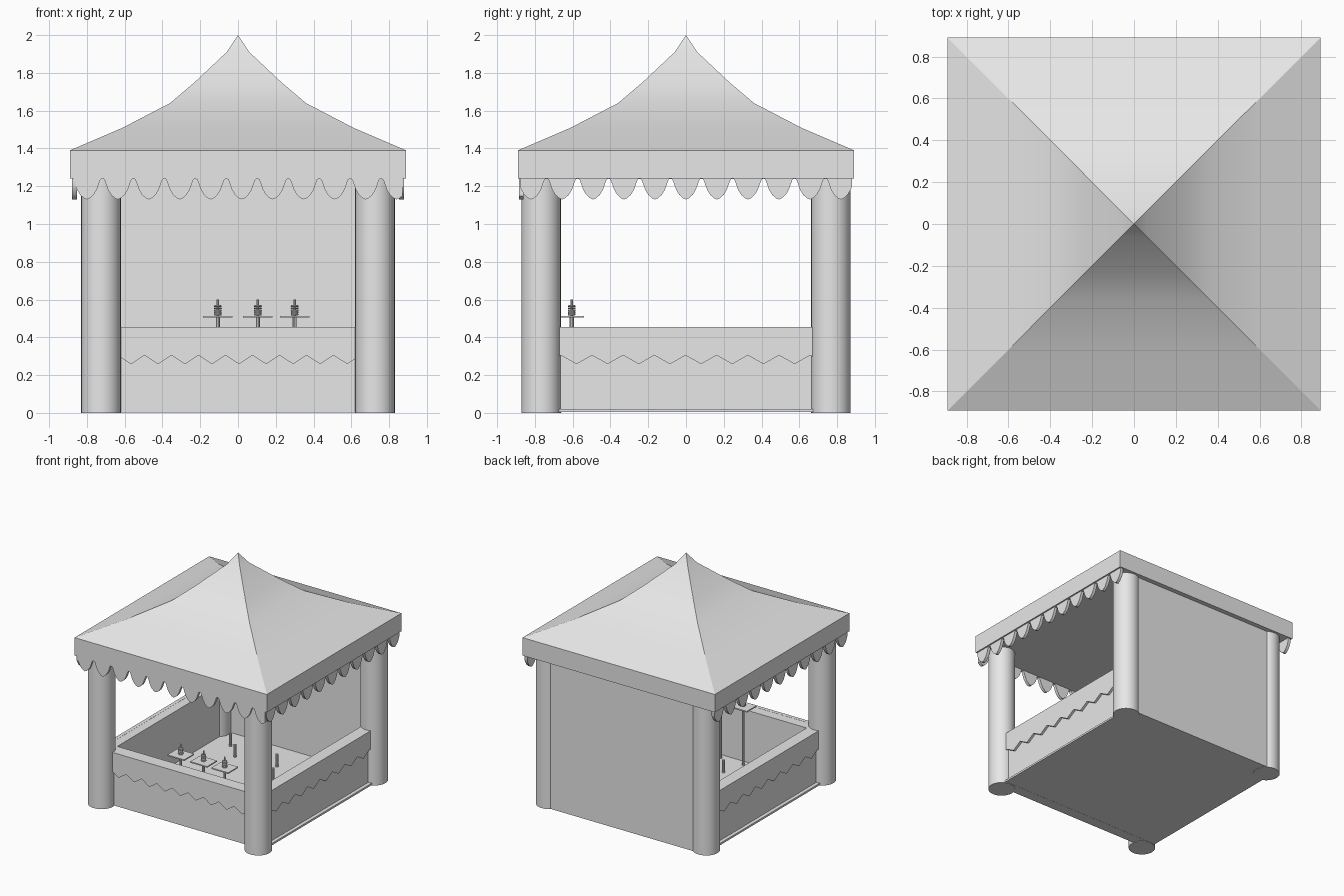
import bpy, bmesh, math
from mathutils import Matrix

if "Cube" in bpy.data.objects:
    bpy.data.objects.remove(bpy.data.objects["Cube"])

grey = bpy.data.materials.new("plain_grey")
grey.use_nodes = True
grey.diffuse_color = (0.8, 0.8, 0.8, 1)
grey.node_tree.nodes["Principled BSDF"].inputs["Base Color"].default_value = (0.8, 0.8, 0.8, 1)
parts = []


def finish(name, bm):
    bmesh.ops.recalc_face_normals(bm, faces=bm.faces)
    mesh = bpy.data.meshes.new(name)
    bm.to_mesh(mesh)
    bm.free()
    mesh.materials.append(grey)
    obj = bpy.data.objects.new(name, mesh)
    bpy.context.collection.objects.link(obj)
    parts.append(obj)
    return obj


def box(name, x0, x1, y0, y1, z0, z1):
    bm = bmesh.new()
    mat = Matrix.Translation(((x0 + x1) / 2, (y0 + y1) / 2, (z0 + z1) / 2))
    mat = mat @ Matrix.Diagonal((x1 - x0, y1 - y0, z1 - z0, 1))
    bmesh.ops.create_cube(bm, size=1, matrix=mat)
    return finish(name, bm)


def cylinder(name, x, y, r, z0, z1, sides):
    bm = bmesh.new()
    bmesh.ops.create_cone(bm, cap_ends=True, segments=sides, radius1=r, radius2=r,
                          depth=z1 - z0, matrix=Matrix.Translation((x, y, (z0 + z1) / 2)))
    return finish(name, bm)


def trim(name, half, top, shape, pitch, shift, distance, thick, turn):
    """Hanging strip with a repeating lower edge; shape holds (offset, z) from tip to valley."""
    def edge(x):
        u = abs((x - shift) / pitch - round((x - shift) / pitch))
        for (a, za), (b, zb) in zip(shape, shape[1:]):
            if u <= b:
                return za + (zb - za) * (u - a) / (b - a)
        return shape[-1][1]

    xs = {-half, half}
    for k in range(-8, 9):
        for u, z in shape:
            for s in (-1, 1):
                x = round(shift + (k + s * u) * pitch, 5)
                if abs(x) < half:
                    xs.add(x)
    bm = bmesh.new()
    cols = [(bm.verts.new((x, -distance, top)), bm.verts.new((x, -distance, edge(x))))
            for x in sorted(xs)]
    faces = [bm.faces.new((a[0], a[1], b[1], b[0])) for a, b in zip(cols, cols[1:])]
    grown = bmesh.ops.extrude_face_region(bm, geom=faces)["geom"]
    moved = [v for v in grown if isinstance(v, bmesh.types.BMVert)]
    bmesh.ops.translate(bm, verts=moved, vec=(0, thick, 0))
    bm.transform(Matrix.Rotation(math.radians(turn), 4, 'Z'))
    return finish(name, bm)


def lathe_rings(name, x, y, z, count, step, major, minor):
    """Stack of small rings."""
    bm = bmesh.new()
    for i in range(count):
        grid = []
        for a in range(12):
            t = math.tau * a / 12
            row = []
            for b in range(6):
                p = math.tau * b / 6
                r = major + minor * math.cos(p)
                row.append(bm.verts.new((x + r * math.cos(t), y + r * math.sin(t),
                                         z + i * step + minor * math.sin(p))))
            grid.append(row)
        for a in range(12):
            for b in range(6):
                n, m = (a + 1) % 12, (b + 1) % 6
                bm.faces.new((grid[a][b], grid[n][b], grid[n][m], grid[a][m]))
    return finish(name, bm)


# Swept square roof
bm = bmesh.new()
rings = []
for r, z in [(0.89, 1.39), (0.61, 1.51), (0.36, 1.64), (0.23, 1.75), (0.06, 1.91)]:
    rings.append([bm.verts.new((sx * r, sy * r, z))
                  for sx, sy in ((-1, -1), (1, -1), (1, 1), (-1, 1))])
for low, high in zip(rings, rings[1:]):
    for i in range(4):
        j = (i + 1) % 4
        bm.faces.new((low[i], low[j], high[j], high[i]))
tip = bm.verts.new((0, 0, 2))
for i in range(4):
    bm.faces.new((rings[-1][i], rings[-1][(i + 1) % 4], tip))
bm.faces.new(rings[0][::-1])
finish("roof", bm)

# Eave and scalloped valances on the three open sides
box("eave", -0.89, 0.89, -0.89, 0.89, 1.24, 1.39)
scallop = [(0, 1.13), (0.1, 1.137), (0.22, 1.155), (0.32, 1.182),
           (0.39, 1.215), (0.44, 1.236), (0.5, 1.24)]
trim("front_valance", 0.87, 1.25, scallop, 0.164, 0.02, 0.885, 0.025, 0)
trim("left_valance", 0.88, 1.25, scallop, 0.164, 0, 0.878, 0.025, 90)
trim("right_valance", 0.88, 1.25, scallop, 0.164, 0, 0.878, 0.025, -90)

# Round corner columns
for fb, y in (("front", -0.767), ("back", 0.767)):
    for lr, x in (("left", 0.725), ("right", -0.725)):
        cylinder(f"{fb}_{lr}_column", x, y, 0.105, 0, 1.26, 28)

# Floor, back wall and low counters
box("floor", -0.77, 0.77, -0.75, 0.84, 0.004, 0.02)
box("back_wall", -0.73, 0.73, 0.80, 0.85, 0.003, 1.25)
box("front_counter", -0.70, 0.70, -0.75, -0.66, 0.003, 0.455)
box("left_counter", 0.655, 0.74, -0.70, 0.72, 0.01, 0.455)
box("right_counter", -0.74, -0.655, -0.70, 0.72, 0.01, 0.455)

# Zigzag bands on the counters
zigzag = [(0, 0.258), (0.5, 0.305)]
trim("front_counter_band", 0.64, 0.456, zigzag, 0.143, 0.006, 0.772, 0.03, 0)
trim("left_counter_band", 0.69, 0.456, zigzag, 0.165, 0.08, 0.76, 0.03, 90)
trim("right_counter_band", 0.69, 0.456, zigzag, 0.165, 0.08, 0.76, 0.03, -90)

# Small pedestal tables with a ring stack on a peg
for i, x in enumerate((-0.107, 0.105, 0.30), 1):
    y = -0.605
    cylinder(f"table_post_{i}", x, y, 0.011, 0.015, 0.506, 10)
    box(f"table_top_{i}", x - 0.078, x + 0.078, y - 0.065, y + 0.065, 0.504, 0.514)
    cylinder(f"table_peg_{i}", x, y, 0.006, 0.512, 0.60, 8)
    lathe_rings(f"ring_stack_{i}", x, y, 0.521, 5, 0.011, 0.015, 0.006)

# Target pegs standing on the floor
spots = [(-0.49, 0.60), (-0.35, 0.46), (0.01, 0.50), (0.13, 0.28), (-0.06, -0.41)]
for i, (x, y) in enumerate(spots, 1):
    cylinder(f"floor_peg_{i}", x, y, 0.011, 0.015, 0.125, 10)

# Smooth the round parts and keep hard edges
bpy.ops.object.select_all(action='DESELECT')
for obj in parts:
    obj.select_set(True)
bpy.context.view_layer.objects.active = parts[0]
bpy.ops.object.shade_smooth_by_angle(angle=math.radians(30))
